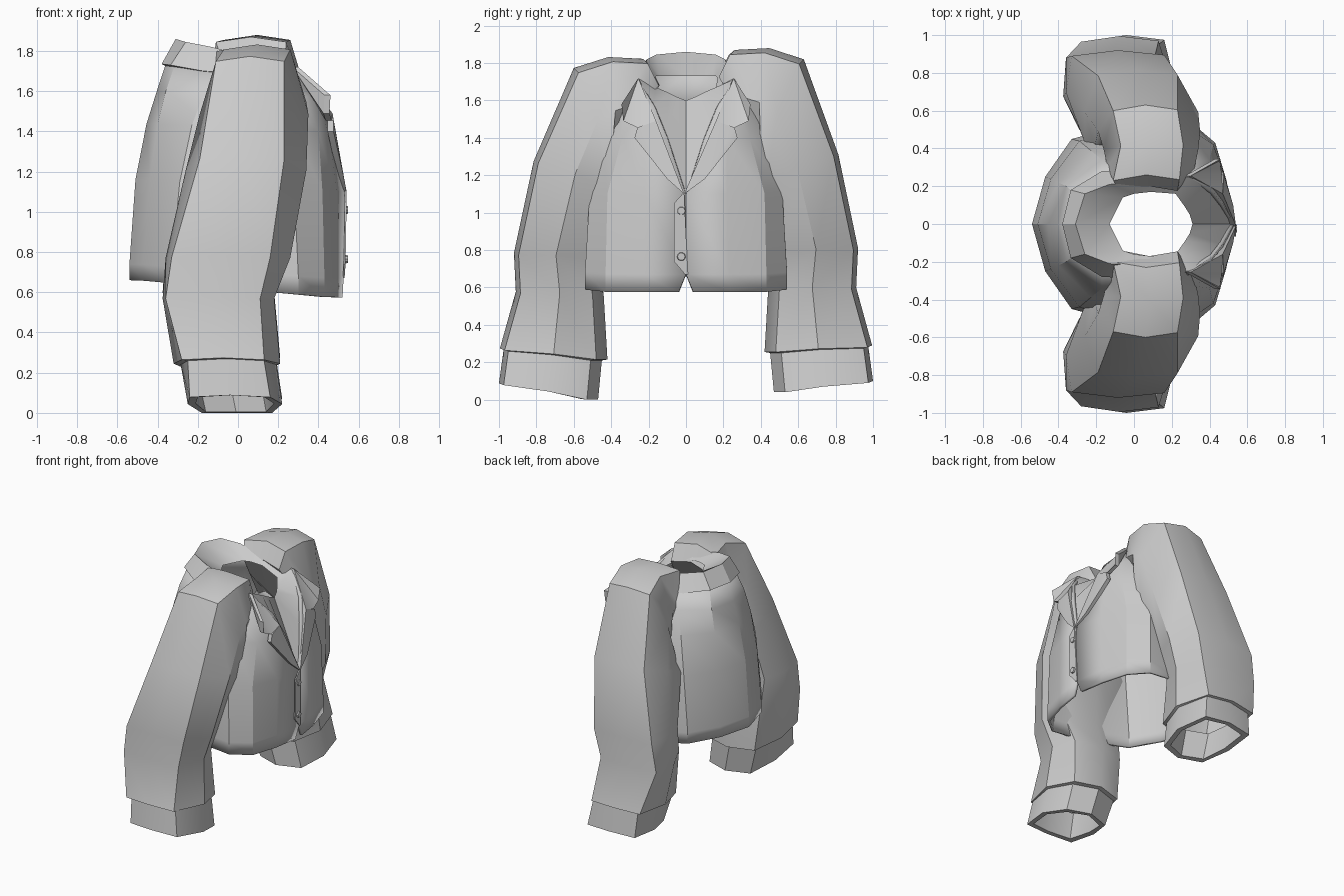
import bpy, bmesh, math
from mathutils import Vector

if "Cube" in bpy.data.objects:
    bpy.data.objects.remove(bpy.data.objects["Cube"])

cloth = bpy.data.materials.new("grey cloth")
cloth.use_nodes = True
GREY = (0.6, 0.6, 0.6, 1)
cloth.diffuse_color = GREY
cloth.node_tree.nodes["Principled BSDF"].inputs["Base Color"].default_value = GREY


def make(name, bm, thick=0.0, angle=30):
    bmesh.ops.remove_doubles(bm, verts=bm.verts, dist=0.0005)
    bmesh.ops.recalc_face_normals(bm, faces=bm.faces)
    me = bpy.data.meshes.new(name)
    bm.to_mesh(me)
    bm.free()
    me.materials.append(cloth)
    ob = bpy.data.objects.new(name, me)
    bpy.context.collection.objects.link(ob)
    bpy.ops.object.select_all(action='DESELECT')
    ob.select_set(True)
    bpy.context.view_layer.objects.active = ob
    bpy.ops.object.shade_smooth_by_angle(angle=math.radians(angle))
    if thick:
        mod = ob.modifiers.new("thickness", 'SOLIDIFY')
        mod.thickness = thick
        mod.offset = -1
    return ob


def loft(bm, rings, closed):
    rows = [[bm.verts.new(p) for p in r] for r in rings]
    n = len(rows[0])
    for a, b in zip(rows, rows[1:]):
        for i in range(n if closed else n - 1):
            j = (i + 1) % n
            bm.faces.new((a[i], a[j], b[j], b[i]))
    return rows


def mirrored(rings):
    """Extend half rings (back to front, y >= 0) onto both sides."""
    return [[(x, -y, z) for x, y, z in reversed(r)] + list(r[0 if r[0][1] else 1:]) for r in rings]


# Sleeves: each ring is back/front x on the outer face, at the widest and on the
# inner face, then outer/inner y and outer/inner z
SLEEVE = [
    (-.07, .23, -.09, .27, -.05, .20, .20, .34, 1.75, 1.40),
    (-.11, .24, -.14, .32, -.10, .28, .26, .33, 1.87, 1.37),
    (-.07, .26, -.16, .34, -.15, .33, .445, .34, 1.88, 1.30),
    (-.11, .23, -.19, .35, -.21, .33, .63, .35, 1.82, 1.24),
    (-.19, .23, -.26, .34, -.26, .31, .815, .37, 1.31, 1.18),
    (-.33, .16, -.36, .26, -.30, .20, .92, .47, .81, .80),
    (-.36, .11, -.375, .18, -.29, .12, .91, .44, .60, .60),
    (-.28, .13, -.32, .21, -.25, .14, .995, .42, .29, .255),
    (-.25, .13, -.285, .19, -.24, .13, .975, .45, .285, .25),
    (-.24, .16, -.25, .22, -.18, .17, 1.0, .47, .10, .04),
    (-.20, .13, -.21, .18, -.16, .14, .965, .505, .10, .045),
    (-.21, .10, -.25, .15, -.21, .10, .94, .50, .30, .27),
]


def sleeve_ring(row, right):
    xb, xf, xbb, xff, xbi, xfi, yo, yi, zo, zi = row
    side = 1
    dz = .025 if zo > 1.5 else .01
    if right:       # the right sleeve hangs slightly lower and closer
        side = -1
        yo -= .03 if zo > 1.5 else 0
        zo -= .01 + .02 * zo
        zi -= .04
    ym, zm = (yo + yi) / 2, (zo + zi) / 2
    pts = [(xb, yo - .03, zo - dz), ((xb + xf) / 2, yo, zo), (xf, yo - .025, zo - dz),
           (xff, ym, zm), (xfi, yi + .06, zi), ((xbi + xfi) / 2, yi, zi), (xbi, yi + .06, zi),
           (xbb, ym, zm)]
    return [(x, side * y, z) for x, y, z in pts]


for name, right in (("left_sleeve", False), ("right_sleeve", True)):
    bm = bmesh.new()
    rows = loft(bm, [sleeve_ring(r, right) for r in SLEEVE], True)
    bm.faces.new(rows[0])
    make(name, bm, angle=35)

# Jacket body: half rings from back centre round the side to the front opening
PLAN = [(-.54, 0), (-.47, .25), (-.33, .45), (0, .54), (.30, .54), (.43, .43), (.49, .23)]
PLAN_MID = [(-.51, 0), (-.44, .24), (-.29, .44), (0, .50), (.28, .515), (.42, .42), (.49, .22)]
PLAN_BUST = [(-.455, 0), (-.40, .22), (-.23, .39), (0, .42), (.28, .45), (.40, .34), (.45, .22)]
PLAN_CHEST = [(-.405, 0), (-.36, .20), (-.17, .34), (0, .34), (.22, .38), (.33, .33), (.38, .26)]
PLAN_NECK = [(-.355, 0), (-.31, .16), (-.17, .25), (0, .27), (.12, .27), (.20, .27), (.28, .26)]


def body_ring(plan, edge, z_back, z_front):
    pts = plan + [edge]
    return [(x, y, z_front + (z_back - z_front) * max(0, min(1, (.45 - x) / .95))) for x, y in pts]


body = [body_ring(PLAN, (.52, .04), .66, .575),
        body_ring(PLAN, (.525, .002), .74, .67),
        body_ring(PLAN_MID, (.53, .002), 1.16, 1.10),
        body_ring(PLAN_BUST, (.475, .10), 1.44, 1.40),
        body_ring(PLAN_CHEST, (.42, .17), 1.60, 1.57),
        body_ring(PLAN_NECK, (.30, .25), 1.76, 1.69)]
bm = bmesh.new()
loft(bm, mirrored(body), False)
make("jacket_body", bm, 0.02, 30)

# Lining sloping from the collar down to the neck hole and behind the lapels
collar_top = [(-.31, 0, 1.86), (-.26, .16, 1.845), (-.13, .21, 1.82), (.05, .22, 1.77), (.29, .25, 1.71)]
outer = collar_top + [(.415, .18, 1.56), (.468, .11, 1.39), (.525, 0, 1.08)]
inner = [(-.13, 0, 1.73), (-.06, .14, 1.73), (0, .16, 1.73), (.09, .17, 1.72),
         (.22, .16, 1.67), (.27, .09, 1.64), (.295, .05, 1.62), (.31, 0, 1.60)]
bm = bmesh.new()
loft(bm, mirrored([outer, inner]), False)
make("neck_lining", bm, angle=35)

# Standing collar band round the back of the neck
collar_low = [(-.38, 0, 1.735), (-.335, .18, 1.73), (-.17, .28, 1.70), (.05, .29, 1.69), (.29, .27, 1.69)]
collar_in = [(-.35, 0, 1.72), (-.305, .16, 1.715), (-.15, .25, 1.69), (.05, .27, 1.69), (.27, .25, 1.69)]
bm = bmesh.new()
loft(bm, mirrored([collar_top, collar_low, collar_in]), False)
make("collar_band", bm, angle=28)


def plate(name, pts, thick=0.009):
    bm = bmesh.new()
    face = bm.faces.new([bm.verts.new(p) for p in pts])
    bmesh.ops.triangulate(bm, faces=[face])
    ext = bmesh.ops.extrude_face_region(bm, geom=bm.faces[:])
    moved = [g for g in ext["geom"] if isinstance(g, bmesh.types.BMVert)]
    bmesh.ops.translate(bm, verts=moved, vec=Vector((-thick, 0, 0)))
    make(name, bm, angle=25)


# Collar points and notched lapels
for name, s in (("left", 1), ("right", -1)):
    plate(name + "_collar_point", [(.30, s * .255, 1.72), (.46, s * .345, 1.58), (.455, s * .335, 1.49),
                                   (.465, s * .26, 1.455), (.47, s * .16, 1.49)], .03)
    plate(name + "_lapel", [(.47, s * .16, 1.49), (.475, s * .26, 1.455), (.475, s * .275, 1.40),
                            (.525, s * .10, 1.18), (.54, -.01, 1.10)], .03)

# Overlapping front edge
plate("front_placket", [(.54, -.01, 1.11), (.54, -.065, 1.05), (.535, -.065, .74),
                        (.53, -.005, .67), (.53, .01, .67)])

# Buttons
for i, z in enumerate((1.01, .765)):
    bm = bmesh.new()
    bmesh.ops.create_cone(bm, cap_ends=True, segments=10, radius1=.023, radius2=.02, depth=.012)
    button = make("button_%d" % (i + 1), bm)
    button.rotation_euler = (0, math.pi / 2, 0)
    button.location = (.54, -.025, z)
